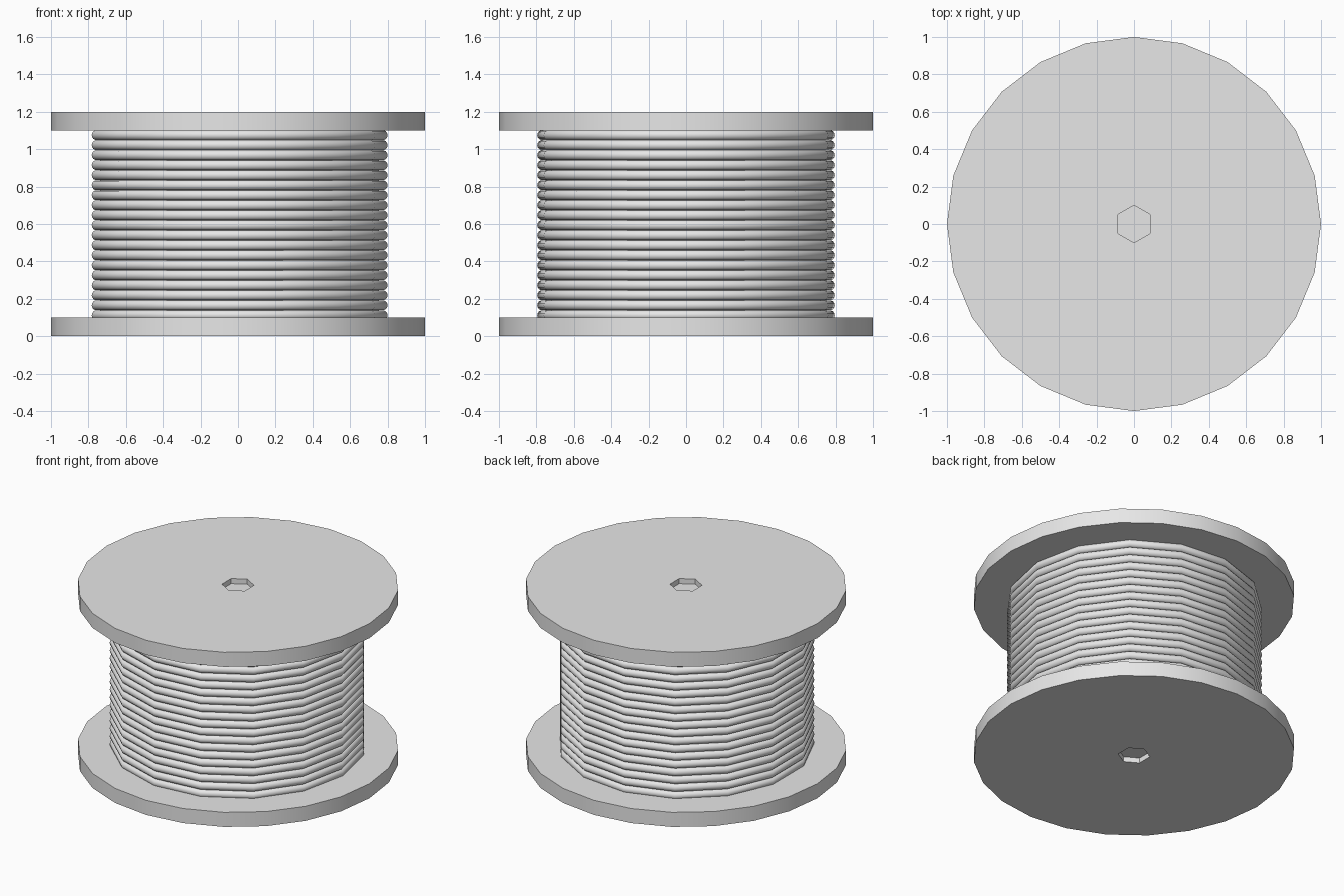
import bpy, bmesh
from math import cos, sin, pi, radians

cube = bpy.data.objects.get("Cube")
if cube:
    bpy.data.objects.remove(cube, do_unlink=True)

grey = bpy.data.materials.new("plain grey")
grey.use_nodes = True
grey.diffuse_color = (0.8, 0.8, 0.8, 1)
grey.node_tree.nodes["Principled BSDF"].inputs["Base Color"].default_value = (0.8, 0.8, 0.8, 1)

FLANGE = 0.1      # flange thickness
HEIGHT = 1.2
RINGS = 19        # turns of wire


def finish(obj):
    obj.data.materials.append(grey)
    bpy.ops.object.select_all(action="DESELECT")
    obj.select_set(True)
    bpy.context.view_layer.objects.active = obj
    bpy.ops.object.shade_smooth_by_angle(angle=radians(30))


def loop(bm, radius, sides, z, start=0.0):
    """Closed polygon of vertices and edges."""
    vs = [bm.verts.new((radius * cos(start + 2 * pi * i / sides),
                        radius * sin(start + 2 * pi * i / sides), z)) for i in range(sides)]
    es = [bm.edges.new((vs[i], vs[(i + 1) % sides])) for i in range(sides)]
    return vs, es


def wall(bm, a, b):
    for i in range(len(a)):
        j = (i + 1) % len(a)
        bm.faces.new((a[i], a[j], b[j], b[i]))


def flange(name, inner_z, outer_z):
    """Disc with a shallow hexagonal socket in its outer face."""
    bm = bmesh.new()
    socket_z = outer_z + (inner_z - outer_z) * 0.35
    rim, rim_edges = loop(bm, 1.0, 24, outer_z)
    hexa, hex_edges = loop(bm, 0.1, 6, outer_z, pi / 2)
    bmesh.ops.triangle_fill(bm, use_beauty=True, edges=rim_edges + hex_edges)
    back, _ = loop(bm, 1.0, 24, inner_z)
    floor, _ = loop(bm, 0.1, 6, socket_z, pi / 2)
    # drop any fill over the socket mouth
    mouth = [f for f in bm.faces if all(v in hexa for v in f.verts)]
    bmesh.ops.delete(bm, geom=mouth, context="FACES_ONLY")
    wall(bm, rim, back)
    wall(bm, hexa, floor)
    bm.faces.new(back)
    bm.faces.new(floor)
    bmesh.ops.recalc_face_normals(bm, faces=bm.faces)
    mesh = bpy.data.meshes.new(name)
    bm.to_mesh(mesh)
    bm.free()
    obj = bpy.data.objects.new(name, mesh)
    bpy.context.collection.objects.link(obj)
    finish(obj)


# End discs
flange("bottom_flange", FLANGE, 0.0)
flange("top_flange", HEIGHT - FLANGE, HEIGHT)

# Drum between the discs
bpy.ops.mesh.primitive_cylinder_add(vertices=15, radius=0.755, depth=HEIGHT - 2 * FLANGE,
                                    location=(0, 0, HEIGHT / 2), rotation=(0, 0, -pi / 2))
drum = bpy.context.object
drum.name = "drum"
finish(drum)

# Wound wire: stacked fifteen-sided turns
low, high = 0.112, 1.075
for i in range(RINGS):
    z = low + (high - low) * i / (RINGS - 1)
    bpy.ops.mesh.primitive_torus_add(major_segments=15, minor_segments=14,
                                     major_radius=0.773, minor_radius=0.027,
                                     location=(0, 0, z))
    turn = bpy.context.object
    turn.name = f"wire_turn_{i + 1}"
    finish(turn)
